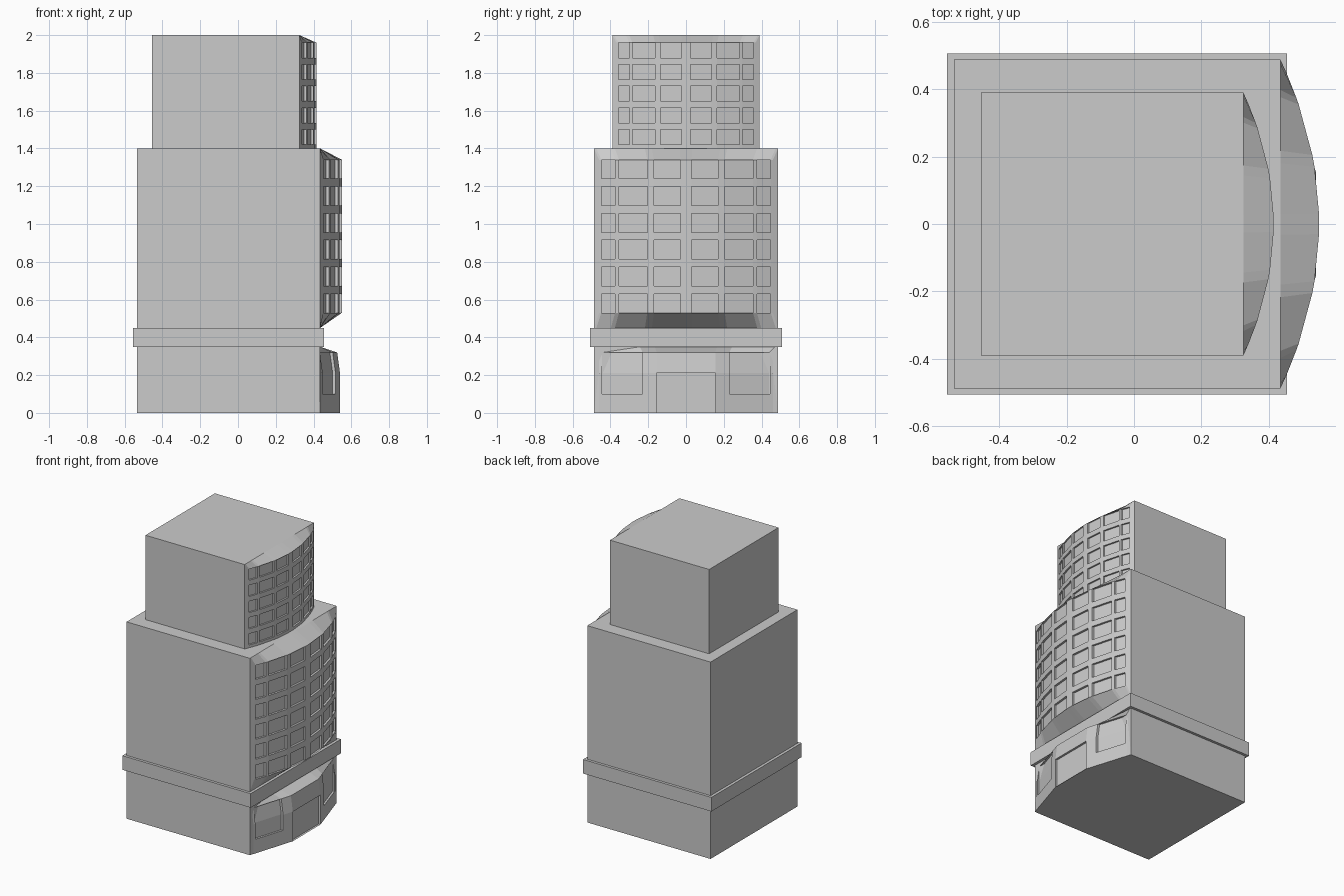
import bpy, bmesh

if "Cube" in bpy.data.objects:
    bpy.data.objects.remove(bpy.data.objects["Cube"])


def make_object(name, bm):
    bmesh.ops.remove_doubles(bm, verts=bm.verts, dist=1e-5)
    bmesh.ops.recalc_face_normals(bm, faces=bm.faces)
    me = bpy.data.meshes.new(name)
    bm.to_mesh(me)
    bm.free()
    ob = bpy.data.objects.new(name, me)
    bpy.context.collection.objects.link(ob)
    return ob


def box(name, x0, x1, half_y, z0, z1):
    bm = bmesh.new()
    bmesh.ops.create_cube(bm, size=1)
    for v in bm.verts:
        v.co = ((x0 + x1) / 2 + v.co.x * (x1 - x0), v.co.y * 2 * half_y,
                z0 if v.co.z < 0 else z1)
    return make_object(name, bm)


def facade(name, ys, zs, surf, recessed, depth, chord_x, chord_y, chord_z0, chord_z1):
    """Bowed front made of grid cells, some recessed, joined to a flat wall by sloped edges."""
    bm = bmesh.new()
    ny, nz = len(ys) - 1, len(zs) - 1

    def quad(*pts):
        bm.faces.new([bm.verts.new(p) for p in pts])

    def P(i, k, d=0):
        return (surf(ys[i], zs[k]) - d, ys[i], zs[k])

    def inset(i, k):
        return 0 <= i < ny and 0 <= k < nz and recessed(i, k)

    for i in range(ny):
        for k in range(nz):
            r = inset(i, k)
            d = depth if r else 0
            quad(P(i, k, d), P(i + 1, k, d), P(i + 1, k + 1, d), P(i, k + 1, d))
            if not r:
                continue
            # reveals around each opening
            for (di, dk, a, b) in ((-1, 0, (i, k), (i, k + 1)), (1, 0, (i + 1, k), (i + 1, k + 1)),
                                   (0, -1, (i, k), (i + 1, k)), (0, 1, (i, k + 1), (i + 1, k + 1))):
                if not inset(i + di, k + dk):
                    quad(P(*a), P(*b), P(*b, depth), P(*a, depth))
    # sloped cap and underside
    s = chord_y / ys[-1]
    for i in range(ny):
        for k, cz in ((0, chord_z0), (nz, chord_z1)):
            quad(P(i, k), P(i + 1, k), (chord_x, ys[i + 1] * s, cz), (chord_x, ys[i] * s, cz))
    # splayed ends
    for i, sy in ((0, -1), (ny, 1)):
        col = [P(i, k) for k in range(nz + 1)]
        quad(*col, (chord_x, sy * chord_y, chord_z1), (chord_x, sy * chord_y, chord_z0))
    return make_object(name, bm)


def mirrored(half):
    return [-y for y in reversed(half) if y > 0] + half


def bow(x0, rise, half):
    return lambda y, z: x0 + rise * (1 - (y / half) ** 2)


def rows(start, pitch, height, n):
    out = []
    for r in range(n):
        out += [start + r * pitch, start + r * pitch + height]
    return out


# stacked blocks
box("base_block", -0.535, 0.435, 0.488, 0, 0.35)
box("ledge_band", -0.555, 0.455, 0.507, 0.35, 0.45)
box("middle_block", -0.535, 0.435, 0.488, 0.45, 1.4)
box("upper_block", -0.455, 0.325, 0.39, 1.4, 2.0)

# six bays of windows between narrow piers
bays = [0.0, 0.03, 0.17, 0.205, 0.355, 0.375, 0.448, 0.46]
ys = mirrored(bays)
window_cols = {i for i in range(len(ys) - 1)
               if any(a < abs(ys[i] + ys[i + 1]) / 2 < b
                      for a, b in ((0.03, 0.17), (0.205, 0.355), (0.375, 0.448)))}


def is_window(i, k):
    return i in window_cols and k % 2 == 0


facade("middle_window_front", ys, rows(0.53, 0.142, 0.1, 6), bow(0.435, 0.115, 0.488),
       is_window, 0.015, 0.435, 0.488, 0.45, 1.4)
facade("upper_window_front", [y * 0.8 for y in ys], [1.4] + rows(1.42, 0.115, 0.08, 5),
       bow(0.325, 0.09, 0.39), lambda i, k: i in window_cols and k % 2 == 1,
       0.012, 0.325, 0.39, 1.4, 2.0)


# faceted entrance front with door and shop windows
def entrance(y, z):
    x = 0.54 - 0.105 * max(0, abs(y) - 0.155) / 0.333
    return x - 0.015 * max(0, z - 0.21) / 0.11


ent_y = mirrored([0.155, 0.23, 0.445, 0.46])
facade("entrance_front", ent_y, [0, 0.1, 0.21, 0.32], entrance,
       lambda i, k: (i == 3 and k < 2) or (i in (1, 5) and k > 0),
       0.015, 0.435, 0.488, 0, 0.35)
